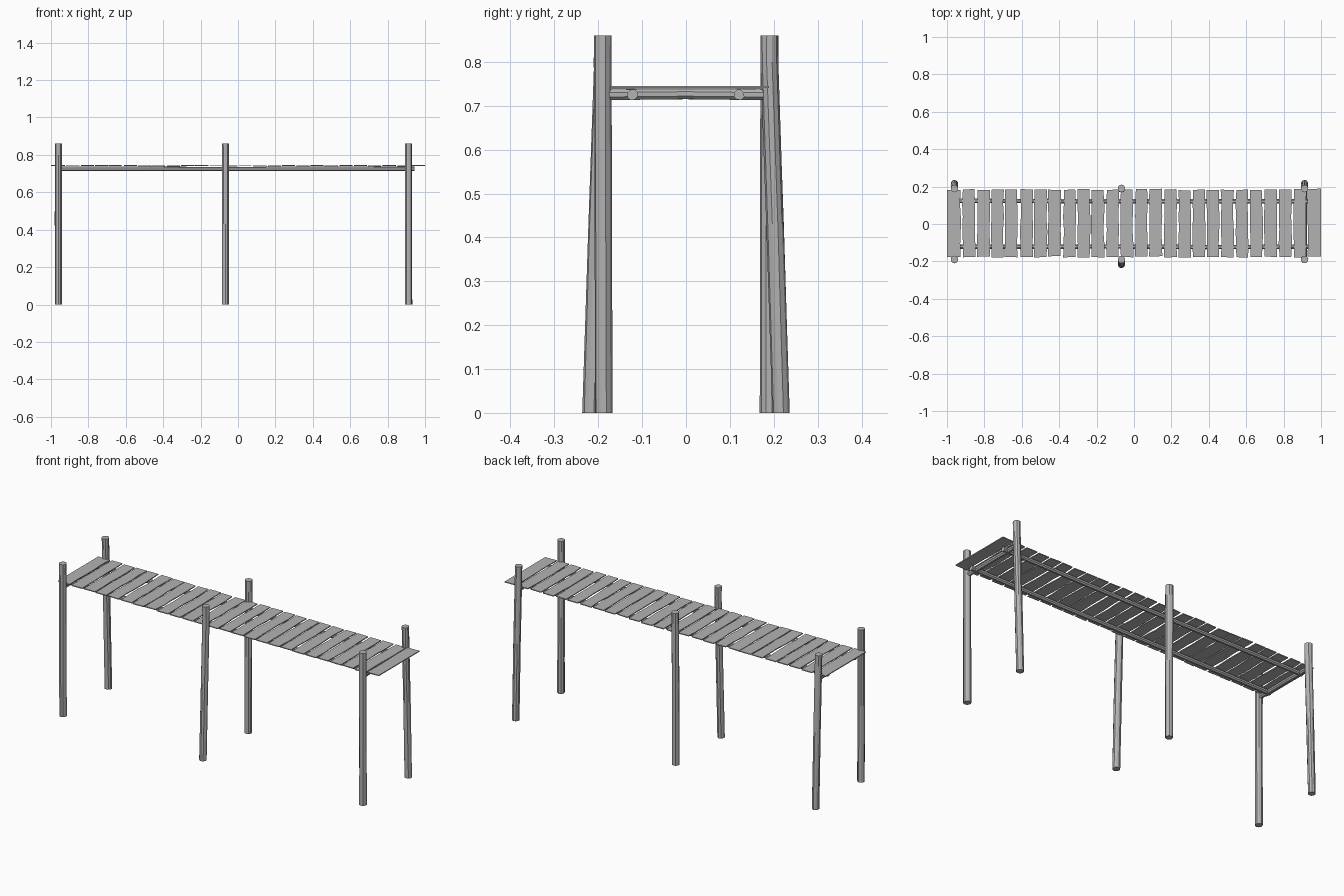
import bpy, bmesh, math, random
from mathutils import Vector

random.seed(4)
if "Cube" in bpy.data.objects:
    bpy.data.objects.remove(bpy.data.objects["Cube"])

wood = bpy.data.materials.new("weathered_grey")
wood.use_nodes = True
GREY = (0.45, 0.45, 0.45, 1)
wood.diffuse_color = GREY
wood.node_tree.nodes["Principled BSDF"].inputs["Base Color"].default_value = GREY


def finish(name, bm):
    bmesh.ops.recalc_face_normals(bm, faces=bm.faces)
    mesh = bpy.data.meshes.new(name)
    bm.to_mesh(mesh)
    bm.free()
    mesh.materials.append(wood)
    obj = bpy.data.objects.new(name, mesh)
    bpy.context.collection.objects.link(obj)
    return obj


def log(name, path, radius, sides=10, wobble=0.04):
    """Faceted, slightly uneven log swept along a path."""
    bm = bmesh.new()
    path = [Vector(p) for p in path]
    axis = (path[-1] - path[0]).normalized()
    # Rings stay square to the main axis, so post feet lie flat
    if abs(axis.z) > 0.5:
        u, v = Vector((1, 0, 0)), Vector((0, 1, 0))
    else:
        u = axis.cross(Vector((0, 0, 1))).normalized()
        v = Vector((0, 0, 1))
    rings = []
    for p in path:
        ring = []
        for i in range(sides):
            a = math.tau * (i + 0.5) / sides
            r = radius * random.uniform(1 - wobble, 1 + wobble)
            ring.append(bm.verts.new(p + r * (u * math.cos(a) + v * math.sin(a))))
        rings.append(ring)
    for low, high in zip(rings, rings[1:]):
        for i in range(sides):
            j = (i + 1) % sides
            bm.faces.new((low[i], low[j], high[j], high[i]))
    bm.faces.new(rings[0])
    bm.faces.new(rings[-1])
    return finish(name, bm)


def plank(name, x, width):
    """Thin board with uneven long edges."""
    bm = bmesh.new()
    z = 0.742 + random.uniform(-0.001, 0.001)
    back, front = 0.184 + random.uniform(-0.003, 0.003), -0.176 + random.uniform(-0.003, 0.003)
    cuts, half = 5, 0.0025
    sections = []
    for i in range(cuts + 1):
        y = front + (back - front) * i / cuts
        a = max(-1, x - width / 2 + random.uniform(-0.003, 0.003))
        b = min(1, x + width / 2 + random.uniform(-0.003, 0.003))
        skew = random.uniform(-0.003, 0.003) if i in (0, cuts) else 0
        sections.append([bm.verts.new(c) for c in (
            (a, y, z - half), (b, y + skew, z - half),
            (b, y + skew, z + half), (a, y, z + half))])
    for s, t in zip(sections, sections[1:]):
        for i in range(4):
            j = (i + 1) % 4
            bm.faces.new((s[i], s[j], t[j], t[i]))
    bm.faces.new(sections[0])
    bm.faces.new(sections[-1])
    return finish(name, bm)


# Posts: three pairs, one post of each pair leaning out at the foot
TOP = 0.86
for label, x, leaning in (("right", -0.96, 1), ("middle", -0.067, -1), ("left", 0.912, 1)):
    for side, end in ((-1, "front"), (1, "back")):
        foot = 0.216 if side == leaning else 0.188
        path = [(x, side * foot, 0),
                (x, side * (foot * 0.5 + 0.19 * 0.5), 0.43),
                (x, side * 0.19, 0.8),
                (x, side * 0.19, TOP)]
        log(f"{label}_{end}_post", path, 0.02)

# Cross beams tying the end posts together
for label, x in (("right", -0.96), ("left", 0.912)):
    log(f"{label}_cross_beam",
        [(x, -0.178, 0.725), (x, 0, 0.727), (x, 0.178, 0.725)], 0.013, 8)

# Long rails under the deck
for side, end in ((-1, "front"), (1, "back")):
    xs = (-0.975, -0.5, -0.067, 0.4, 0.943)
    path = [(x, side * 0.122 + random.uniform(-0.002, 0.002), 0.725) for x in xs]
    log(f"{end}_rail", path, 0.0125, 8)

# Deck boards
COUNT = 26
PITCH = 2 / COUNT
for i in range(COUNT):
    shift = 0 if i in (0, COUNT - 1) else random.uniform(-0.003, 0.003)
    plank(f"deck_plank_{i + 1}", -1 + PITCH * (i + 0.5) + shift, PITCH - 0.011)

# Snap the outermost board edges to the full deck length
for name, edge in (("deck_plank_1", -1), (f"deck_plank_{COUNT}", 1)):
    verts = bpy.data.objects[name].data.vertices
    centre = sum(v.co.x for v in verts) / len(verts)
    for v in verts:
        if (v.co.x - centre) * edge > 0:
            v.co.x = edge
